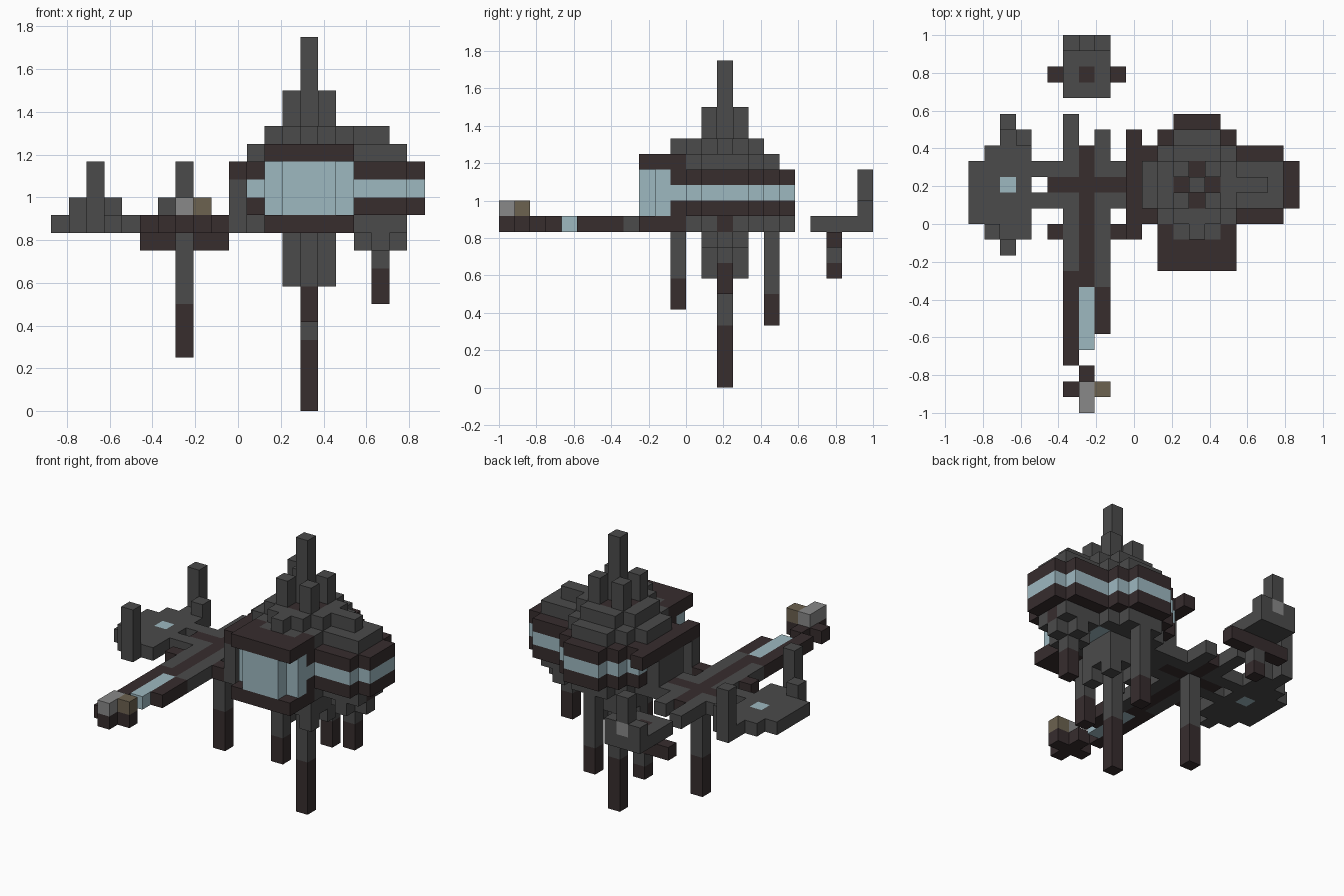
import bpy
import bmesh
from mathutils import Vector

cube = bpy.data.objects.get("Cube")
if cube:
    bpy.data.objects.remove(cube, do_unlink=True)

UNIT = 1 / 12
ORIGIN = Vector((-0.875, -1, 0))


def make_material(name, color):
    mat = bpy.data.materials.new(name)
    mat.use_nodes = True
    mat.diffuse_color = (*color, 1)
    mat.node_tree.nodes["Principled BSDF"].inputs["Base Color"].default_value = (*color, 1)
    return mat


materials = {
    "grey": make_material("slate grey", (0.07, 0.07, 0.07)),
    "dark": make_material("dark brown", (0.038, 0.026, 0.027)),
    "blue": make_material("pale blue glass", (0.34, 0.48, 0.53)),
    "light": make_material("light grey", (0.25, 0.25, 0.25)),
    "tan": make_material("tan", (0.15, 0.122, 0.08)),
}
color_names = list(materials)
cells = {}


def span(value):
    """A single block index, or an inclusive (first, last) pair."""
    first, last = value if isinstance(value, tuple) else (value, value)
    return range(first, last + 1)


def block(part, color, x, y, z):
    """Fill a box of unit blocks; later boxes replace earlier ones."""
    for i in span(x):
        for j in span(y):
            for k in span(z):
                cells[i, j, k] = (part, color)


def rounded(part, color, x, y, z):
    """A box with its four upright corner blocks left out."""
    block(part, color, (x[0] + 1, x[1] - 1), y, z)
    block(part, color, x, (y[0] + 1, y[1] - 1), z)


def leg(part, x, y, top, joint, foot):
    """Grey upper leg above the joint, dark foot below it."""
    block(part, "grey", x, y, (joint, top))
    block(part, "dark", x, y, (foot, joint - 1))


# Main hull: dark rims around a glass band
for level, color in ((11, "dark"), (12, "blue"), (13, "dark")):
    rounded("hull_rim", color, (12, 16), (10, 18), level)
    block("hull_rim", color, (12, 16), (11, 17), level)
    block("hull_rim", color, (11, 19), (12, 16), level)
    block("hull_rim", color, 20, (13, 15), level)

# Stepped shells above and below the rims
for part, level in (("roof_shell", 14), ("belly_shell", 10)):
    block(part, "grey", (11, 19), (13, 15), level)
    block(part, "grey", (12, 16), (12, 16), level)
    block(part, "grey", (13, 15), 17, level)
    block("cabin_slab", "dark", (12, 16), (9, 11), level)
block("roof_shell", "grey", (13, 15), 11, 14)
block("belly_shell", "dark", 19, 14, 10)
block("belly_shell", "blue", 16, (13, 15), 10)

# Tall front window with stepped corners
block("cabin_window", "blue", (13, 15), 9, (11, 13))
block("cabin_window", "blue", (12, 16), 10, (11, 13))

# Upper deck, spires and mast
rounded("upper_deck", "grey", (12, 16), (12, 16), 15)
block("upper_deck", "grey", (12, 18), 14, 15)
block("upper_deck", "grey", 14, 11, 15)
rounded("upper_deck", "dark", (13, 15), (13, 15), 15)
for x in (13, 15):
    for y in (13, 15):
        block("spire", "grey", x, y, (15, 17))
        block("lower_spire", "grey", x, y, (7, 9))
block("mast", "grey", 14, 14, (15, 20))

# Underside core and side pod
rounded("belly_core", "grey", (13, 15), (13, 15), (8, 9))
rounded("side_pod", "grey", (17, 19), (13, 15), 9)

# Legs
leg("main_leg", 14, 14, 9, 4, 0)
leg("front_leg", 14, 11, 9, 7, 5)
leg("back_leg", 14, 17, 9, 6, 4)
leg("left_leg", 18, 14, 9, 8, 6)
leg("boom_leg", 7, 14, 9, 6, 3)

# Docking wall between hull and boom
block("dock_wall", "grey", 10, (13, 15), (10, 12))
block("dock_wall", "grey", 10, 11, (10, 12))
block("dock_wall", "dark", 10, (11, 17), 13)

# Long boom of three beams
block("boom", "grey", 6, (9, 18), 10)
block("boom", "dark", 6, (3, 8), 10)
block("boom", "dark", 7, (8, 16), 10)
block("boom", "blue", 7, (4, 7), 10)
block("boom", "grey", 8, (8, 17), 10)
block("boom", "dark", 8, (5, 7), 10)

# Cross struts
for y in (13, 15):
    block("strut", "grey", (4, 5), y, 10)
    block("strut", "grey", 9, y, 10)
block("strut", "dark", (5, 9), 14, 10)
for x in (5, 9):
    block("strut", "dark", x, 11, 10)

# Beacon ahead of the boom
block("beacon_base", "dark", (6, 8), 1, 10)
block("beacon_base", "dark", 7, (0, 2), 10)
block("beacon_lamp", "light", 7, (0, 1), 11)
block("beacon_lamp", "tan", 8, 1, 11)

# Right landing platform with posts
block("right_platform", "grey", (0, 3), (12, 15), 10)
block("right_platform", "grey", (1, 3), (11, 16), 10)
block("right_platform", "grey", 2, (10, 18), 10)
block("right_platform", "grey", 3, 17, (10, 11))
block("right_platform", "grey", 1, 11, 11)
block("right_platform", "blue", 2, 14, 10)
for y in (10, 18):
    block("platform_post", "grey", 2, y, (10, 13))

# Separate back platform with a fin
block("back_platform", "grey", (6, 8), (20, 23), 10)
block("back_platform", "dark", 7, 21, 10)
block("back_platform", "dark", (5, 9), 21, 9)
leg("back_platform_leg", 7, 21, 8, 8, 7)
block("back_fin", "grey", (6, 8), 23, 11)
block("back_fin", "grey", 7, 23, (12, 13))
block("back_fin", "light", 7, 23, 11)


def build_part(part):
    """Make one mesh from the exposed block faces of a part."""
    bm = bmesh.new()
    for cell, (owner, color) in cells.items():
        if owner != part:
            continue
        center = ORIGIN + (Vector(cell) + Vector((0.5, 0.5, 0.5))) * UNIT
        for axis in range(3):
            for sign in (-1, 1):
                normal = Vector((0, 0, 0))
                normal[axis] = sign
                if tuple(int(a + b) for a, b in zip(cell, normal)) in cells:
                    continue
                u = Vector((0, 0, 0))
                u[(axis + 1) % 3] = 1
                v = normal.cross(u)
                corners = (-u - v, u - v, u + v, v - u)
                face = bm.faces.new([bm.verts.new(center + (normal + c) * UNIT / 2)
                                     for c in corners])
                face.material_index = color_names.index(color)
    bmesh.ops.remove_doubles(bm, verts=bm.verts, dist=UNIT / 100)
    mesh = bpy.data.meshes.new(part)
    bm.to_mesh(mesh)
    bm.free()
    for mat in materials.values():
        mesh.materials.append(mat)
    bpy.context.scene.collection.objects.link(bpy.data.objects.new(part, mesh))


for part in dict.fromkeys(owner for owner, color in cells.values()):
    build_part(part)
